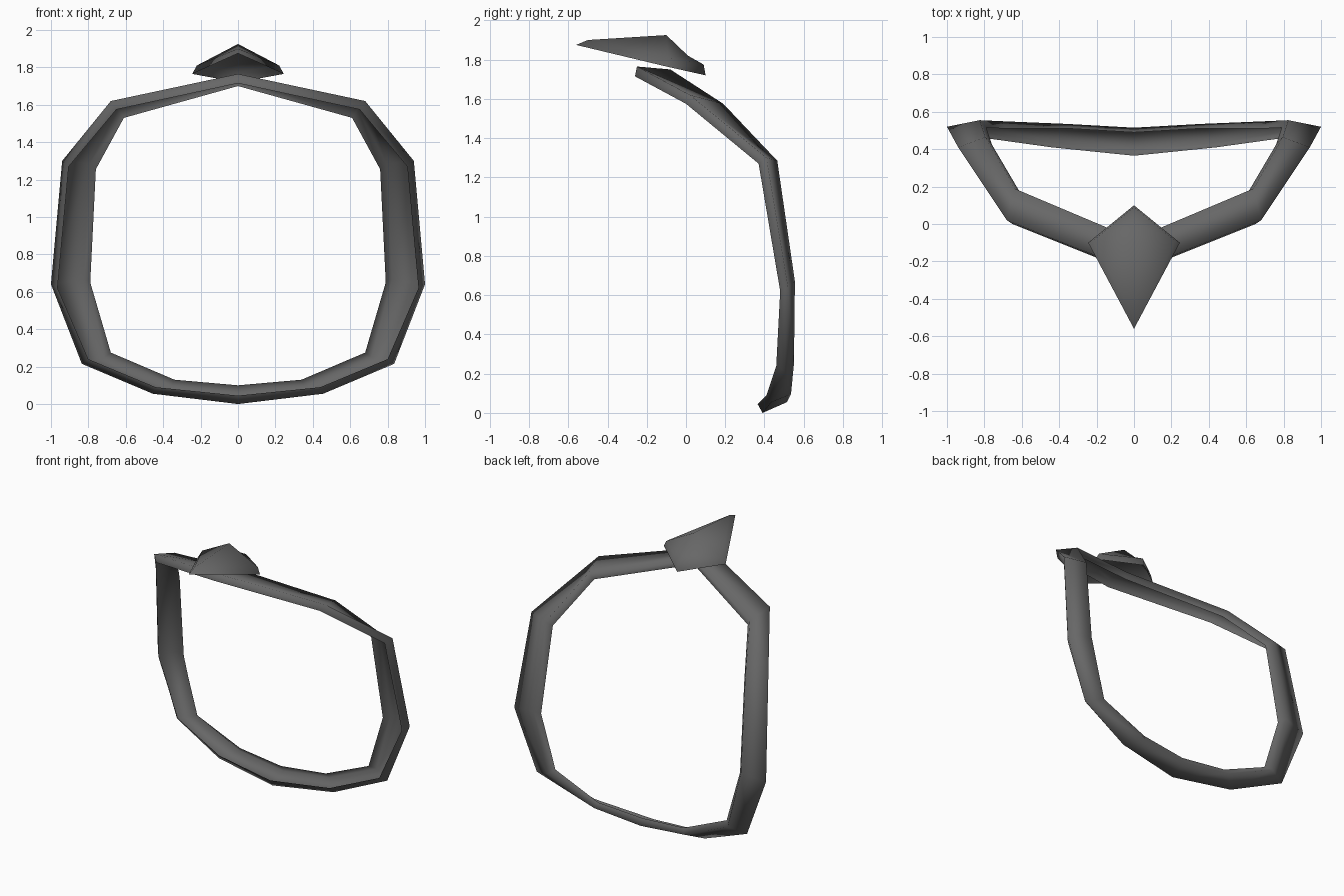
import bpy
import bmesh
from mathutils import Vector

default_cube = bpy.data.objects.get("Cube")
if default_cube:
    bpy.data.objects.remove(default_cube, do_unlink=True)

# One dark grey for every part
dark_grey = bpy.data.materials.new("dark_grey")
dark_grey.use_nodes = True
shade = (0.135, 0.135, 0.135, 1.0)
dark_grey.diffuse_color = shade
bsdf = dark_grey.node_tree.nodes["Principled BSDF"]
bsdf.inputs["Base Color"].default_value = shade
bsdf.inputs["Roughness"].default_value = 0.7


def finish(bm, name):
    """Turn a bmesh into a smooth, coloured object."""
    bmesh.ops.recalc_face_normals(bm, faces=bm.faces)
    for face in bm.faces:
        face.smooth = True
    mesh = bpy.data.meshes.new(name)
    bm.to_mesh(mesh)
    bm.free()
    mesh.materials.append(dark_grey)
    obj = bpy.data.objects.new(name, mesh)
    bpy.context.collection.objects.link(obj)


def mirrored(point):
    return Vector((-point.x, point.y, point.z))


# Band: left half sections from top to bottom, each as
# outer corner, front corner, inner corner
half_sections = [
    ((0, -.25, 1.765), (0, -.26, 1.715), (0, -.09, 1.70)),
    ((.68, .02, 1.62), (.65, 0, 1.575), (.61, .17, 1.53)),
    ((.94, .41, 1.30), (.905, .37, 1.27), (.76, .425, 1.255)),
    ((1, .52, .64), (.965, .48, .62), (.79, .515, .65)),
    ((.835, .50, .215), (.80, .46, .24), (.68, .51, .275)),
    ((.455, .435, .055), (.44, .41, .09), (.34, .51, .13)),
    ((0, .39, 0), (0, .365, .045), (0, .49, .10)),
]


def channel(section):
    """Profile of the band: front rim, outer wall, back rim."""
    outer, front, inner = (Vector(p) for p in section)
    return [front, outer, inner + outer - front, inner]


left = [channel(s) for s in half_sections]
right = [[mirrored(p) for p in s] for s in left[-2:0:-1]]

# The band is a channel, open on its inward side
bm = bmesh.new()
rings = [[bm.verts.new(p) for p in s] for s in left + right]
for i, ring in enumerate(rings):
    following = rings[(i + 1) % len(rings)]
    for j in range(3):
        bm.faces.new((ring[j], ring[j + 1], following[j + 1], following[j]))
finish(bm, "head_band")

# Crest: kite-shaped shell, open below, with a rim and a raised peak
lower = [(0, -.56, 1.875), (.245, -.10, 1.765), (0, .10, 1.72)]
upper = [(0, -.50, 1.90), (.22, -.09, 1.81), (0, .09, 1.775)]


def kite(points):
    """Close a half outline into a four-sided one."""
    front, side, back = (Vector(p) for p in points)
    return [front, side, back, mirrored(side)]


bm = bmesh.new()
low = [bm.verts.new(p) for p in kite(lower)]
high = [bm.verts.new(p) for p in kite(upper)]
peak = bm.verts.new((0, -.10, 1.925))
hollow = bm.verts.new((0, .01, 1.82))
for i in range(4):
    k = (i + 1) % 4
    bm.faces.new((low[i], low[k], high[k], high[i]))

# Top of the crest, falling to a shallow hollow at the back
for side in (high[1], high[3]):
    bm.faces.new((high[0], side, peak))
    bm.faces.new((peak, side, hollow))
    bm.faces.new((hollow, side, high[2]))
finish(bm, "crest")
